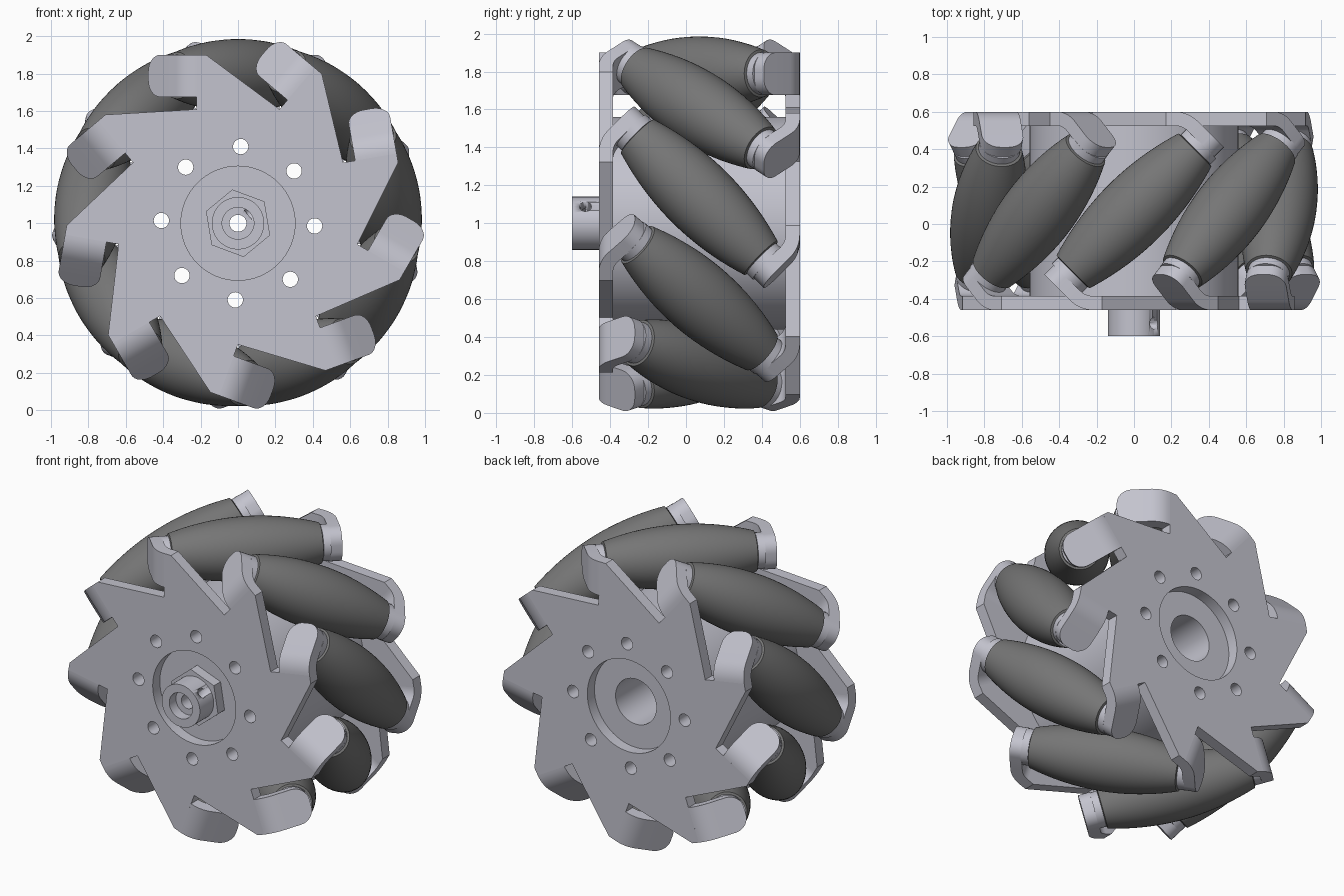
import bpy, bmesh, math
from mathutils import Matrix

cube = bpy.data.objects.get("Cube")
if cube:
    bpy.data.objects.remove(cube, do_unlink=True)


def material(name, rgb):
    m = bpy.data.materials.new(name)
    m.use_nodes = True
    m.diffuse_color = (*rgb, 1)
    m.node_tree.nodes["Principled BSDF"].inputs["Base Color"].default_value = (*rgb, 1)
    return m


METAL = material("pale_metal", (0.55, 0.55, 0.62))
RUBBER = material("dark_grey_rubber", (0.18, 0.18, 0.18))

COUNT = 9                                   # rollers around the wheel
CENTRE = Matrix.Translation((0, 0.07, 1))   # wheel centre, axle along y
FLIP = Matrix.Rotation(math.pi, 4, 'Z')     # turns a front part into a rear part
AXIS_R = 0.79                               # distance of roller axes from the axle
FACE, THICK = -0.53, 0.075                  # front plate face and sheet thickness


def spin(k):
    return Matrix.Rotation(k * 2 * math.pi / COUNT, 4, 'Y')


def finish(name, bm, mat, matrix=CENTRE, angle=30):
    bmesh.ops.remove_doubles(bm, verts=bm.verts, dist=0.0002)
    bmesh.ops.recalc_face_normals(bm, faces=bm.faces)
    bm.transform(matrix)
    me = bpy.data.meshes.new(name)
    bm.to_mesh(me)
    bm.free()
    me.materials.clear()
    me.materials.append(mat)
    me.shade_smooth()
    me.set_sharp_from_angle(angle=math.radians(angle))
    ob = bpy.data.objects.new(name, me)
    bpy.context.collection.objects.link(ob)
    return ob


def circle(r, n=48, cx=0, cz=0, start=0):
    return [(cx + r * math.cos(start + 2 * math.pi * i / n),
             cz + r * math.sin(start + 2 * math.pi * i / n)) for i in range(n)]


def sheet(name, outlines, y0, y1, mat, matrix=CENTRE):
    """Extrude x-z outlines (first is outer, others are holes) from y0 to y1."""
    cu = bpy.data.curves.new(name, 'CURVE')
    cu.dimensions = '2D'
    cu.fill_mode = 'BOTH'
    cu.extrude = (y1 - y0) / 2
    for pts in outlines:
        sp = cu.splines.new('POLY')
        sp.points.add(len(pts) - 1)
        for p, (x, z) in zip(sp.points, pts):
            p.co = (x, z, 0, 1)
        sp.use_cyclic_u = True
    tmp = bpy.data.objects.new(name + "_outline", cu)
    bpy.context.collection.objects.link(tmp)
    bpy.context.view_layer.update()
    me = bpy.data.meshes.new_from_object(tmp.evaluated_get(bpy.context.evaluated_depsgraph_get()))
    bm = bmesh.new()
    bm.from_mesh(me)
    bpy.data.objects.remove(tmp, do_unlink=True)
    bpy.data.curves.remove(cu)
    bpy.data.meshes.remove(me)
    upright = Matrix.Translation((0, (y0 + y1) / 2, 0)) @ Matrix.Rotation(math.pi / 2, 4, 'X')
    return finish(name, bm, mat, matrix @ upright)


def lathe(bm, profile, matrix, n=48, closed=False):
    """Turn (radius, z) points about z."""
    rings = []
    for r, z in profile:
        rings.append([bm.verts.new(matrix @ Matrix.Rotation(2 * math.pi * i / n, 4, 'Z')
                                   @ Matrix.Translation((r, 0, z)).to_translation())
                      for i in range(n)])
    pairs = list(zip(rings, rings[1:]))
    if closed:
        pairs.append((rings[-1], rings[0]))
    else:
        bm.faces.new(rings[0])
        bm.faces.new(rings[-1])
    for a, b in pairs:
        for i in range(n):
            j = (i + 1) % n
            bm.faces.new((a[i], a[j], b[j], b[i]))


def bolt_holes(mirror):
    return [circle(0.041, 24, mirror * 0.41 * math.cos(a), 0.41 * math.sin(a))
            for a in (math.radians(88 + 45 * k) for k in range(8))]


# Saw-toothed side plates
outline = []
for k in range(COUNT):
    c, s = math.cos(math.radians(40 * k)), math.sin(math.radians(40 * k))
    for x, z in ((0.222, 0.609), (-0.17, 0.9), (-0.22, 0.9)):
        outline.append((c * x - s * z, s * x + c * z))


# Bent roller tabs: columns along the sheet, each with a low and high edge
def tab_columns():
    R, lo, hi, corner, straight = 0.17, 0.675, 0.9, 0.09, 0.198
    cols = []
    for i in range(9):                       # the bend
        a = math.radians(45) * i / 8
        cols.append((-0.22 - R * math.sin(a), FACE + R * (1 - math.cos(a)), a, lo, hi))
    x0, y0, a = cols[-1][:3]
    for i in range(9):                       # flat end with rounded corners
        b = math.pi / 2 * i / 8
        d = straight - corner + corner * math.sin(b)
        cut = corner * (1 - math.cos(b))
        cols.append((x0 - d * math.cos(a), y0 + d * math.sin(a), a, lo + cut, hi - cut))
    return cols


def add_tab(bm, matrix):
    rings = []
    for x, y, a, lo, hi in tab_columns():
        xi, yi = x + THICK * math.sin(a), y + THICK * math.cos(a)
        rings.append([bm.verts.new(matrix @ Matrix.Translation(p).to_translation())
                      for p in ((x, y, lo), (x, y, hi), (xi, yi, hi), (xi, yi, lo))])
    for a, b in zip(rings, rings[1:]):
        for i in range(4):
            j = (i + 1) % 4
            bm.faces.new((a[i], a[j], b[j], b[i]))
    bm.faces.new(rings[0])
    bm.faces.new(rings[-1])


for side, matrix, mirror in (("front", CENTRE, 1), ("rear", CENTRE @ FLIP, -1)):
    sheet(side + "_plate", [outline, circle(0.305, 64)] + bolt_holes(mirror),
          FACE, FACE + THICK, METAL, matrix)
    bm = bmesh.new()
    for k in range(COUNT):
        add_tab(bm, spin(k))
    finish(side + "_tabs", bm, METAL, matrix)

# Central drum between the plates
sheet("drum", [circle(0.56, 96), circle(0.15)] + bolt_holes(1), -0.455, 0.455, METAL)

# Barrel rollers at 45 degrees, with a washer at each end
HALF = 0.46
barrel = [(0.195 - 0.07 * (t / 10) ** 2, HALF * t / 10) for t in range(-10, 11)]
barrel = [(0.105, -HALF - 0.005)] + barrel + [(0.105, HALF + 0.005)]
tilt = Matrix.Translation((0, 0, AXIS_R)) @ Matrix.Rotation(math.radians(45), 4, 'Z') \
    @ Matrix.Rotation(math.pi / 2, 4, 'Y')
washers = bmesh.new()
for k in range(COUNT):
    bm = bmesh.new()
    lathe(bm, barrel, spin(k) @ tilt)
    finish(f"roller_{k + 1}", bm, RUBBER)
    for z in (-0.51, 0.465):
        lathe(washers, [(0.112, z), (0.112, z + 0.045)], spin(k) @ tilt, 32)
finish("roller_washers", washers, METAL)

# Hexagonal hub collar in the front recess
sheet("hub_collar", [circle(0.183, 6, start=math.radians(39.5)), circle(0.1)],
      -0.525, -0.35, METAL)

# Hollow hub shaft with a set screw hole
bm = bmesh.new()
lathe(bm, [(0.045, 0.3), (0.045, 0.6), (0.085, 0.6), (0.085, 0.67), (0.14, 0.67), (0.14, 0.3)],
      Matrix.Rotation(math.pi / 2, 4, 'X'), 64, closed=True)
shaft = finish("hub_shaft", bm, METAL)

bm = bmesh.new()
lathe(bm, [(0.032, 0.07), (0.032, 0.2)],
      Matrix.Translation((0, -0.6, 0)) @ Matrix.Rotation(math.radians(50.5), 4, 'Y'), 24)
cutter = finish("screw_hole_cutter", bm, METAL)
cutter.hide_render = True
cut = shaft.modifiers.new("screw_hole", 'BOOLEAN')
cut.operation = 'DIFFERENCE'
cut.solver = 'EXACT'
cut.object = cutter
bpy.context.view_layer.objects.active = shaft
bpy.ops.object.modifier_apply(modifier=cut.name)
bpy.data.objects.remove(cutter, do_unlink=True)
